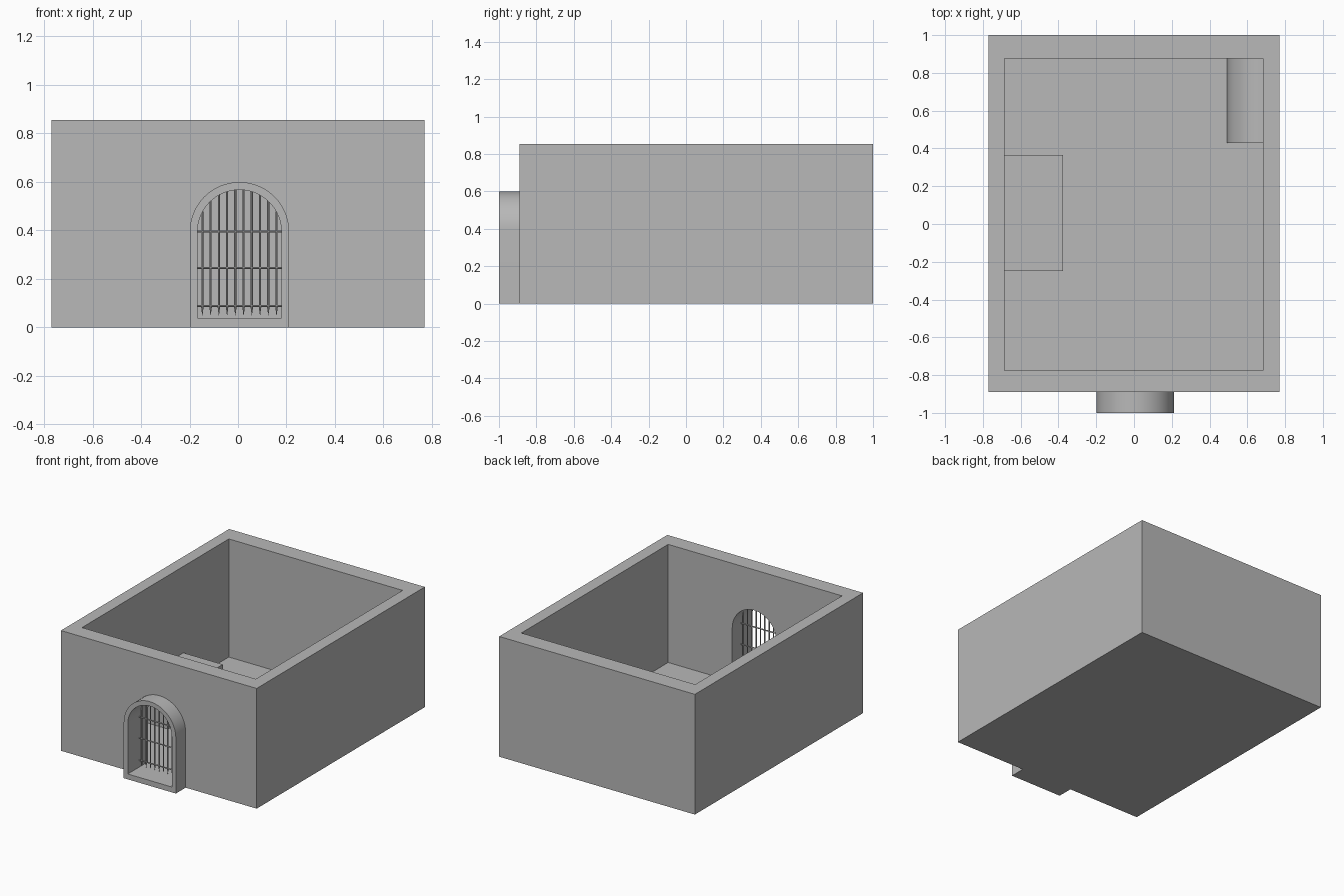
import bpy, bmesh, math
from mathutils import Matrix

if "Cube" in bpy.data.objects:
    bpy.data.objects.remove(bpy.data.objects["Cube"])

stone = bpy.data.materials.new("stone grey")
stone.diffuse_color = (0.48, 0.48, 0.48, 1)
stone.use_nodes = True
stone.node_tree.nodes["Principled BSDF"].inputs["Base Color"].default_value = stone.diffuse_color

CX, SPRING = 0.006, 0.394        # doorway centre and height where the arch begins
FRONT, WALL, INNER = -1.0, -0.89, -0.775
BAR_Y = -0.87


def finish(bm, name):
    bmesh.ops.recalc_face_normals(bm, faces=bm.faces)
    me = bpy.data.meshes.new(name)
    bm.to_mesh(me)
    bm.free()
    me.materials.append(stone)
    ob = bpy.data.objects.new(name, me)
    bpy.context.collection.objects.link(ob)
    return ob


def box(name, x0, x1, y0, y1, z0, z1):
    bm = bmesh.new()
    bmesh.ops.create_cube(bm, size=1, matrix=Matrix.Translation(
        ((x0 + x1) / 2, (y0 + y1) / 2, (z0 + z1) / 2))
        @ Matrix.Diagonal((x1 - x0, y1 - y0, z1 - z0, 1)))
    return finish(bm, name)


def prism(name, profile, y0, y1):
    """Extrude an (x, z) outline along y."""
    bm = bmesh.new()
    face = bm.faces.new([bm.verts.new((x, y0, z)) for x, z in profile])
    new = bmesh.ops.extrude_face_region(bm, geom=[face])["geom"]
    bmesh.ops.translate(bm, vec=(0, y1 - y0, 0),
                        verts=[v for v in new if isinstance(v, bmesh.types.BMVert)])
    return finish(bm, name)


def arch(r, base, n=32):
    top = [(CX + r * math.cos(math.pi * i / n), SPRING + r * math.sin(math.pi * i / n))
           for i in range(n + 1)]
    return [(CX + r, base)] + top + [(CX - r, base)]


def activate(ob):
    bpy.ops.object.select_all(action='DESELECT')
    ob.select_set(True)
    bpy.context.view_layer.objects.active = ob


def cut(ob, cutter):
    mod = ob.modifiers.new("cut", 'BOOLEAN')
    mod.operation, mod.solver, mod.object = 'DIFFERENCE', 'EXACT', cutter
    activate(ob)
    bpy.ops.object.modifier_apply(modifier=mod.name)


def smooth(ob):
    activate(ob)
    bpy.ops.object.shade_smooth_by_angle(angle=math.radians(30))


# Open-topped room with floor, and the projecting arched door frame
room = box("room_walls", -0.77, 0.77, WALL, 1.0, 0, 0.855)
frame = prism("door_frame", arch(0.205, 0), FRONT, WALL + 0.005)
hollow = box("hollow_cutter", -0.685, 0.683, INNER, 0.875, 0.015, 1.0)
doorway = prism("doorway_cutter", arch(0.173, 0.038), -1.1, -0.7)
cut(room, hollow)
cut(room, doorway)
cut(frame, doorway)
for cutter in (hollow, doorway):
    cutter.hide_render = True
    bpy.data.objects.remove(cutter)
smooth(room)
smooth(frame)

# Raised slab against the left wall
box("slab_bed", -0.685, -0.375, -0.25, 0.365, 0.015, 0.24)

# Rounded ledge in the back right corner
ledge = [(0.683, 0.015)] + [
    (0.683 - 0.19 * math.cos(math.pi / 2 * i / 14),
     0.015 + 0.19 * math.sin(math.pi / 2 * i / 14)) for i in range(15)]
smooth(prism("corner_ledge", ledge, 0.43, 0.875))

# Upright gate bars with spiked lower ends
R = 0.0045
bm = bmesh.new()
for i in range(10):
    x = CX + (i - 4.5) * 0.034
    top = SPRING + math.sqrt(0.173 ** 2 - (x - CX) ** 2) + 0.003
    bottom = 0.085
    bmesh.ops.create_cone(bm, cap_ends=True, segments=8, radius1=R, radius2=R,
                          depth=top - bottom,
                          matrix=Matrix.Translation((x, BAR_Y, (top + bottom) / 2)))
    bmesh.ops.create_cone(bm, cap_ends=True, segments=8, radius1=0.0005, radius2=R + 0.001,
                          depth=0.037, matrix=Matrix.Translation((x, BAR_Y, 0.0675)))
smooth(finish(bm, "gate_upright_bars"))

# Level gate bars
bm = bmesh.new()
for z in (0.088, 0.245, 0.395):
    bmesh.ops.create_cone(bm, cap_ends=True, segments=8, radius1=R, radius2=R, depth=0.35,
                          matrix=Matrix.Translation((CX, BAR_Y, z))
                          @ Matrix.Rotation(math.pi / 2, 4, 'Y'))
smooth(finish(bm, "gate_cross_bars"))
